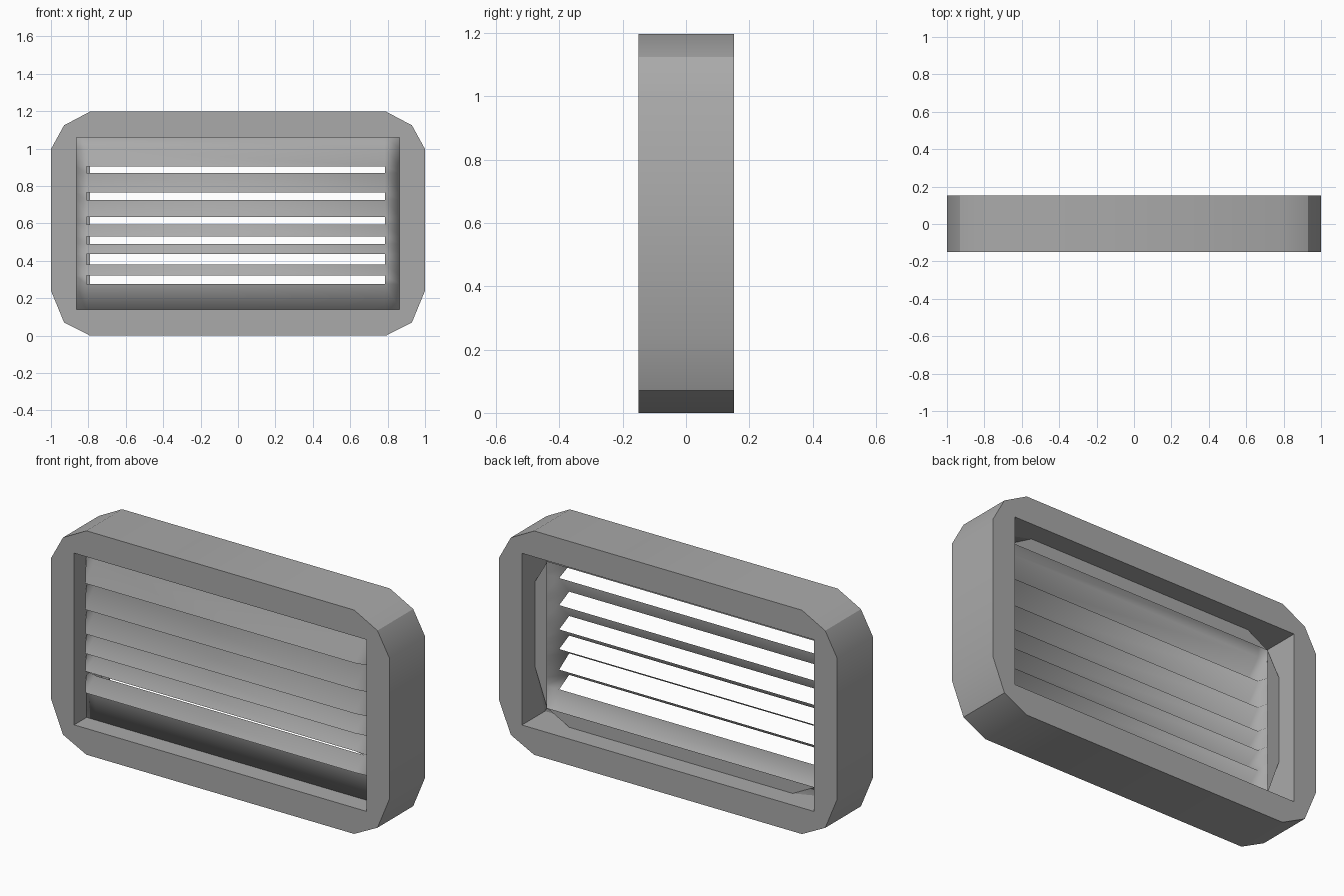
import bpy
import math

cube = bpy.data.objects.get("Cube")
if cube:
    bpy.data.objects.remove(cube, do_unlink=True)

grey = bpy.data.materials.new("grey_metal")
grey.use_nodes = True
colour = (0.4, 0.4, 0.4, 1)
grey.diffuse_color = colour
grey.node_tree.nodes["Principled BSDF"].inputs["Base Color"].default_value = colour


def make_object(name, verts, faces, angle):
    mesh = bpy.data.meshes.new(name)
    mesh.from_pydata(verts, [], faces)
    mesh.materials.append(grey)
    obj = bpy.data.objects.new(name, mesh)
    bpy.context.collection.objects.link(obj)
    bpy.ops.object.select_all(action='DESELECT')
    obj.select_set(True)
    bpy.context.view_layer.objects.active = obj
    bpy.ops.object.mode_set(mode='EDIT')
    bpy.ops.mesh.select_all(action='SELECT')
    bpy.ops.mesh.remove_doubles(threshold=0.0005)
    bpy.ops.mesh.normals_make_consistent(inside=False)
    bpy.ops.object.mode_set(mode='OBJECT')
    bpy.ops.object.shade_smooth_by_angle(angle=math.radians(angle))


def outline(half, bottom, top, low, high):
    """Mirrored outline; each corner is cut by three (inward, vertical) offsets."""
    right = [(half - x, bottom + z) for x, z in reversed(low)]
    right += [(half - x, top - z) for x, z in high]
    return right + [(-x, z) for x, z in reversed(right)]


def loft(name, loops, angle):
    """Skin that passes through each (outline, y) loop in turn."""
    n = len(loops[0][0])
    verts = [(x, y, z) for pts, y in loops for x, z in pts]
    faces = []
    for k in range(len(loops) - 1):
        a, b = k * n, (k + 1) * n
        for i in range(n):
            j = (i + 1) % n
            faces.append((a + i, a + j, b + j, b + i))
    make_object(name, verts, faces, angle)


# Outer frame with cut corners and a square opening
square = [(0, 0.24), (0, 0), (0.2, 0)]
outer = outline(1, 0, 1.197, [(0, 0.24), (0.07, 0.07), (0.208, 0)],
                [(0, 0.2), (0.07, 0.073), (0.208, 0)])
opening = outline(0.864, 0.14, 1.058, square, square)
loft("frame", [(outer, -0.15), (outer, 0.152), (opening, 0.152),
               (opening, -0.15), (outer, -0.15)], 30.4)

# Tray behind the grille: tapered sides and a flat flange with cut corners
EDGE_Y, BACK = -0.045, 0.042
low_cut = [(0, 0.28), (0.075, 0.07), (0.21, 0)]
high_cut = [(0, 0.2), (0.075, 0.07), (0.2, 0)]
tray_front = outline(0.867, 0.138, 1.06, square, square)
tray_back = outline(0.867, 0.138, 1.06, low_cut, high_cut)
flange = outline(0.792, 0.208, 0.99, square, square)
loft("grille_tray", [(tray_front, EDGE_Y), (tray_back, BACK), (flange, BACK)], 30)

# Grille: pressed sheet with folded edges and louvres whose lower lips lean forward
FOLD, PLANE, LIP = 0.0, -0.05, -0.134
columns = [-0.867, -0.867, -0.81, 0.785, 0.867, 0.867]
last = len(columns) - 1
slats = [(1.0, 0.905), (0.87, 0.765), (0.725, 0.635),
         (0.595, 0.53), (0.49, 0.435), (0.38, 0.32)]
rows = [(1.06, FOLD), (1.06, EDGE_Y)]
for top, low in slats:
    rows += [(top, PLANE), (low, LIP)]
rows += [(0.275, PLANE), (0.138, EDGE_Y), (0.138, FOLD)]
slot_rows = range(3, 3 + 2 * len(slats), 2)


def sheet_y(c, y):
    if c in (0, last):
        return FOLD
    return max(y, EDGE_Y) if c in (1, last - 1) else y


verts = [(x, sheet_y(c, y), z) for z, y in rows for c, x in enumerate(columns)]
faces = []
for r in range(len(rows) - 1):
    for c in range(last):
        if c == 2 and r in slot_rows:
            continue
        a = r * len(columns) + c
        b = a + len(columns)
        faces.append((a, a + 1, b + 1, b))
make_object("louvre_grille", verts, faces, 100)
